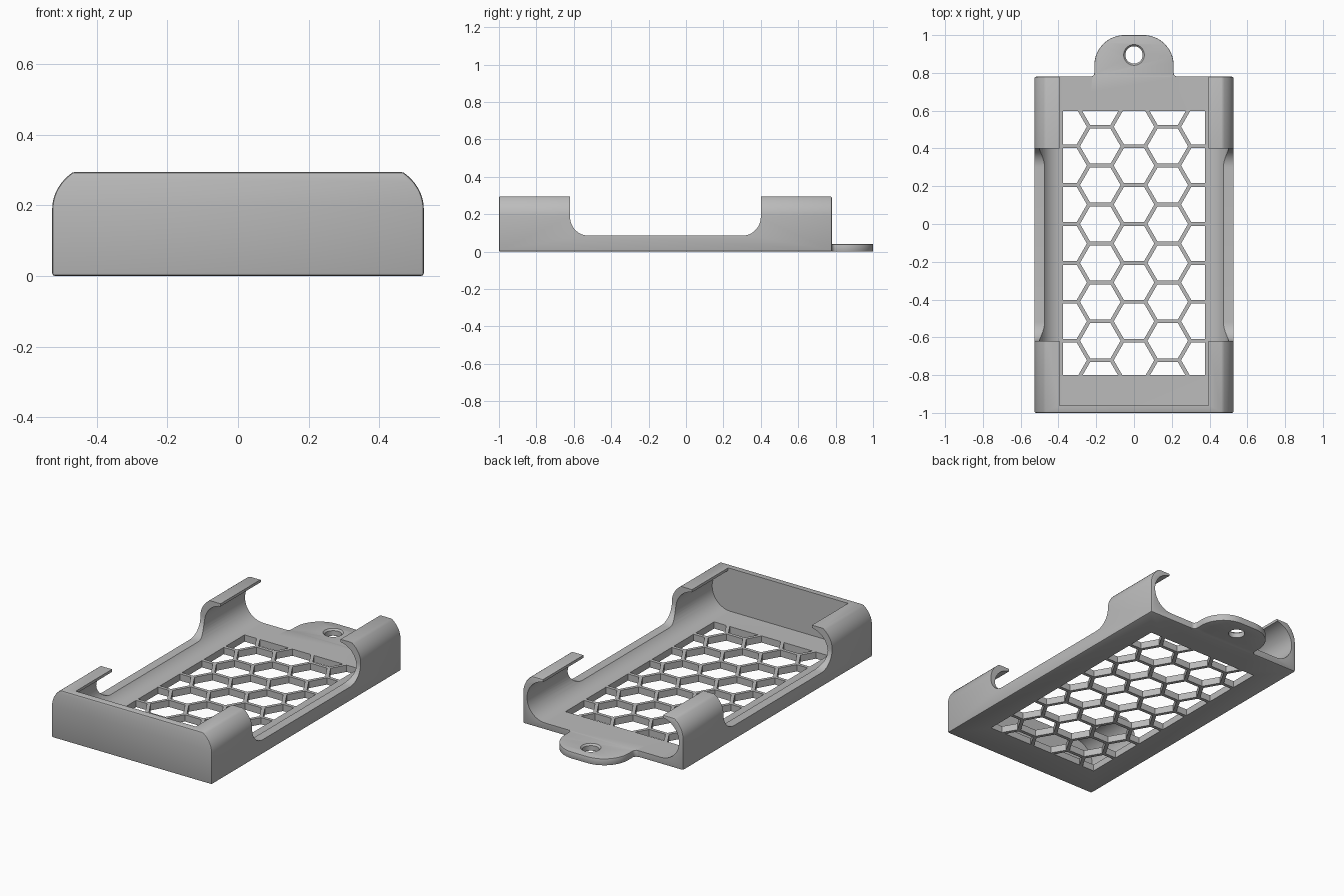
import bpy, bmesh, math
from mathutils import Vector

if "Cube" in bpy.data.objects:
    bpy.data.objects.remove(bpy.data.objects["Cube"])

grey = bpy.data.materials.new("Light grey plastic")
grey.use_nodes = True
grey.diffuse_color = (0.5, 0.5, 0.5, 1)
grey.node_tree.nodes["Principled BSDF"].inputs["Base Color"].default_value = (0.5, 0.5, 0.5, 1)

FRONT, BACK, WALL, FLOOR = -1.0, 0.78, 0.04, 0.04
PITCH, RIB = 0.206, 0.02


def arc(cx, cy, r, a0, a1, n=12, ry=None):
    """Points on an arc, angles in degrees."""
    angles = [math.radians(a0 + (a1 - a0) * i / n) for i in range(n + 1)]
    return [(cx + r * math.cos(a), cy + (ry or r) * math.sin(a)) for a in angles]


def mirrored(half):
    """Close a half profile by mirroring it across the first axis."""
    return half + [(-u, v) for u, v in reversed(half)]


def finish(bm, name):
    bmesh.ops.recalc_face_normals(bm, faces=bm.faces)
    mesh = bpy.data.meshes.new(name)
    bm.to_mesh(mesh)
    bm.free()
    mesh.materials.append(grey)
    obj = bpy.data.objects.new(name, mesh)
    bpy.context.collection.objects.link(obj)
    return obj


def prism(name, profile, axis, start, end):
    """Extrude a 2D profile along one axis."""
    place = {"x": lambda u, v: (start, u, v),
             "y": lambda u, v: (u, start, v),
             "z": lambda u, v: (u, v, start)}[axis]
    bm = bmesh.new()
    face = bm.faces.new([bm.verts.new(place(u, v)) for u, v in profile])
    extruded = bmesh.ops.extrude_face_region(bm, geom=[face])["geom"]
    shift = Vector([(end - start) * (a == axis) for a in "xyz"])
    bmesh.ops.translate(bm, vec=shift,
                        verts=[g for g in extruded if isinstance(g, bmesh.types.BMVert)])
    return finish(bm, name)


def apply(obj, kind, **settings):
    mod = obj.modifiers.new(kind.title(), kind)
    for key, value in settings.items():
        setattr(mod, key, value)
    bpy.ops.object.select_all(action="DESELECT")
    bpy.context.view_layer.objects.active = obj
    obj.select_set(True)
    bpy.ops.object.modifier_apply(modifier=mod.name)


def combine(obj, other, operation):
    other.hide_render = True
    apply(obj, "BOOLEAN", operation=operation, solver="EXACT", object=other)
    bpy.data.objects.remove(other)


def chamfer(obj, width):
    apply(obj, "BEVEL", width=width, segments=2, limit_method="ANGLE",
          angle_limit=math.radians(40))


# Outer block with rounded shoulders
shoulder = arc(0.367, 0.19, 0.16, 0, 50, ry=0.135)
tray = prism("tray", mirrored([(0.527, 0)] + shoulder + [(0.462, 0.295)]), "y", FRONT, BACK)
chamfer(tray, 0.008)

# Cavity with rounded sides, open at the top and the back
channel = arc(0.38, 0.16, 0.12, -90, 83, 24) + [(0.395, 0.4)]
combine(tray, prism("cavity_cutter", mirrored(channel), "y", FRONT + WALL, BACK + 0.1),
        "DIFFERENCE")

# Side openings that leave four corner clips
opening = ([(-0.62, 0.4)] + arc(-0.52, 0.185, 0.1, 180, 270)
           + arc(0.3, 0.185, 0.1, 270, 360) + [(0.4, 0.4)])
combine(tray, prism("side_cutter", opening, "x", -0.7, 0.7), "DIFFERENCE")

# Hanging tab with rounded corners and flared root
tab_half = ([(0.23, 0.7), (0.23, BACK)] + arc(0.23, 0.8, 0.02, 270, 180, 5)
            + arc(0.05, 0.84, 0.16, 0, 90, 16))
tab = prism("tab", mirrored(tab_half), "z", 0, FLOOR)
chamfer(tab, 0.005)
combine(tray, tab, "UNION")

# Tab hole with a small countersink
bm = bmesh.new()
rings = [(0.046, -0.1), (0.046, 0.03), (0.056, 0.041), (0.056, 0.1)]
loops = [[bm.verts.new((x, y, z)) for x, y in arc(0, 0.895, r, 0, 360, 32)[:-1]]
         for r, z in rings]
for low, high in zip(loops, loops[1:]):
    for i in range(32):
        j = (i + 1) % 32
        bm.faces.new((low[i], low[j], high[j], high[i]))
bm.faces.new(loops[0])
bm.faces.new(loops[-1])
combine(tray, finish(bm, "hole_cutter"), "DIFFERENCE")

# Honeycomb of hexagons trimmed to the rectangular floor window
bm = bmesh.new()
radius = (PITCH - RIB) / math.sqrt(3)
for col in range(-2, 3):
    for row in range(-5, 4):
        cx = col * PITCH * math.sqrt(3) / 2
        cy = (row + (0 if col % 2 else 0.5)) * PITCH
        bm.faces.new([bm.verts.new((x, y, -0.05)) for x, y in arc(cx, cy, radius, 0, 360, 6)[:-1]])
for point, normal in (((0.375, 0, 0), (1, 0, 0)), ((-0.375, 0, 0), (-1, 0, 0)),
                      ((0, 0.597, 0), (0, 1, 0)), ((0, -0.8, 0), (0, -1, 0))):
    bmesh.ops.bisect_plane(bm, geom=bm.verts[:] + bm.edges[:] + bm.faces[:],
                           plane_co=point, plane_no=normal, clear_outer=True)
raised = bmesh.ops.extrude_face_region(bm, geom=bm.faces[:])["geom"]
bmesh.ops.translate(bm, vec=(0, 0, 0.15),
                    verts=[g for g in raised if isinstance(g, bmesh.types.BMVert)])
combine(tray, finish(bm, "honeycomb_cutter"), "DIFFERENCE")

# Smooth curved surfaces, keep crisp edges
bpy.ops.object.select_all(action="DESELECT")
bpy.context.view_layer.objects.active = tray
tray.select_set(True)
bpy.ops.object.shade_smooth_by_angle(angle=math.radians(30))
